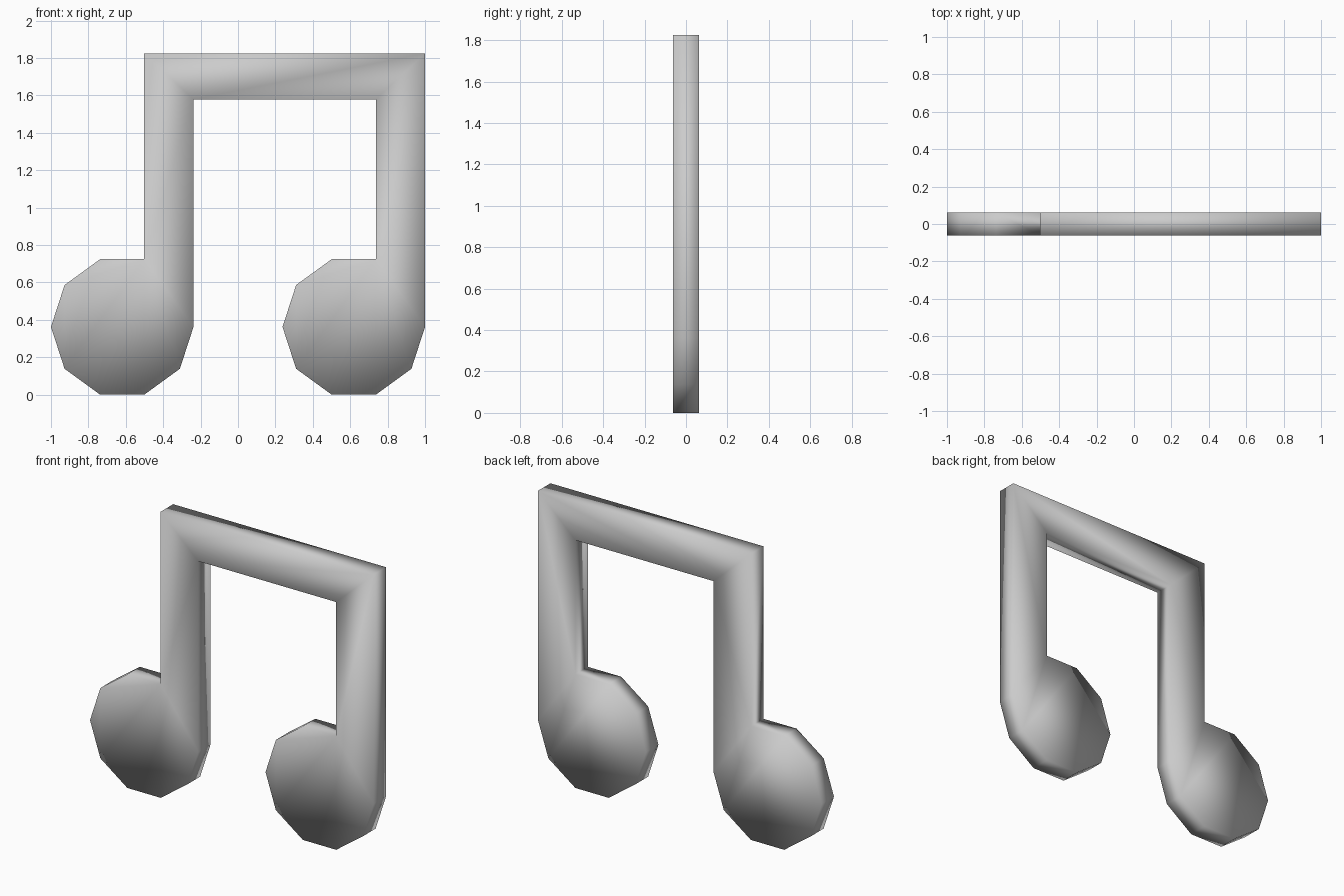
import bpy, bmesh
from math import cos, sin, radians

if "Cube" in bpy.data.objects:
    bpy.data.objects.remove(bpy.data.objects["Cube"])

HEAD_R, HEAD_X, HEAD_Z = 0.381, 0.619, 0.363   # note head decagon
TOP, BEAM_BOTTOM, DEPTH = 1.825, 1.58, 0.125

bm = bmesh.new()


def vert(x, z):
    return bm.verts.new((x, -DEPTH / 2, z))


def note(cx, top_72, top_0):
    """Ten-sided head plus a stem; returns the two stem top vertices."""
    # the corner at 36 degrees is swallowed by the stem
    ring = [vert(cx + HEAD_R * cos(radians(a)), HEAD_Z + HEAD_R * sin(radians(a)))
            for a in range(0, 360, 36) if a != 36]
    bm.faces.new(ring)
    left = vert(ring[1].co.x, top_72)
    right = vert(ring[0].co.x, top_0)
    bm.faces.new((ring[1], ring[0], right, left))
    return left, right


# two notes with mitred stem tops, joined by the beam
l_outer, l_inner = note(-HEAD_X, TOP, BEAM_BOTTOM)
r_inner, r_outer = note(HEAD_X, BEAM_BOTTOM, TOP)
bm.faces.new((l_inner, r_inner, r_outer, l_outer))

# thickness
result = bmesh.ops.extrude_face_region(bm, geom=bm.faces[:], use_keep_orig=True)
moved = [g for g in result["geom"] if isinstance(g, bmesh.types.BMVert)]
bmesh.ops.translate(bm, verts=moved, vec=(0, DEPTH, 0))
bmesh.ops.recalc_face_normals(bm, faces=bm.faces[:])

# smooth shading across every edge gives the soft, pillowy look
for f in bm.faces:
    f.smooth = True

# stand on the ground
low = min(v.co.z for v in bm.verts)
bmesh.ops.translate(bm, verts=bm.verts[:], vec=(0, 0, -low))

mesh = bpy.data.meshes.new("beamed_music_notes")
bm.to_mesh(mesh)
bm.free()
obj = bpy.data.objects.new("beamed_music_notes", mesh)
bpy.context.collection.objects.link(obj)
